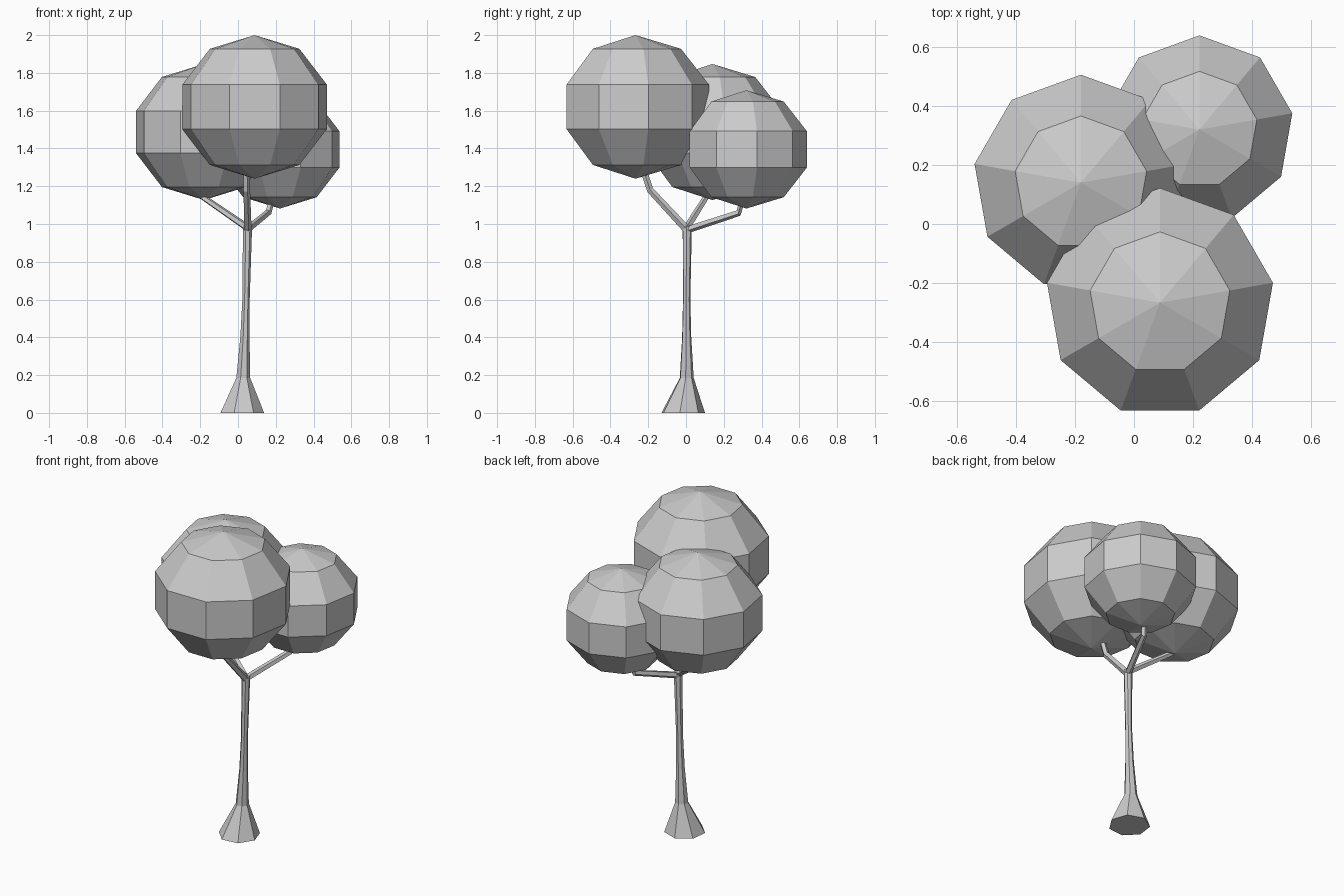
import bpy, bmesh, math
from mathutils import Vector, Matrix

cube = bpy.data.objects.get("Cube")
if cube:
    bpy.data.objects.remove(cube, do_unlink=True)

GREY = (0.6, 0.6, 0.6, 1)
grey = bpy.data.materials.new("plain grey")
grey.use_nodes = True
grey.diffuse_color = GREY
grey.node_tree.nodes["Principled BSDF"].inputs["Base Color"].default_value = GREY


def finish(name, bm):
    """Turn a bmesh into a flat-shaded grey object."""
    bmesh.ops.recalc_face_normals(bm, faces=bm.faces[:])
    mesh = bpy.data.meshes.new(name)
    bm.to_mesh(mesh)
    bm.free()
    mesh.materials.append(grey)
    obj = bpy.data.objects.new(name, mesh)
    bpy.context.collection.objects.link(obj)
    return obj


def crown(name, centre, radius, height):
    """Nine-sided, five-ring ball, slightly squashed, one corner to the back."""
    bm = bmesh.new()
    bmesh.ops.create_uvsphere(bm, u_segments=9, v_segments=5, radius=1)
    # point the first corner towards +y whatever the starting angle
    corner = max(bm.verts, key=lambda v: v.co.xy.length + 0.001 * v.co.x)
    turn = math.pi / 2 - math.atan2(corner.co.y, corner.co.x)
    shape = Matrix.Diagonal((radius, radius, height, 1))
    bm.transform(Matrix.Translation(centre) @ shape @ Matrix.Rotation(turn, 4, "Z"))
    return finish(name, bm)


def tube(name, path, sides, start=0.0, level=False):
    """Tapered tube through (x, y, z, radius) points, capped at both ends."""
    bm = bmesh.new()
    points = [Vector(p[:3]) for p in path]
    rings = []
    for i, p in enumerate(path):
        along = points[min(i + 1, len(path) - 1)] - points[max(i - 1, 0)]
        turn = Vector((0, 0, 1)).rotation_difference(along).to_matrix()
        if level:
            turn = Matrix.Identity(3)
        ring = []
        for k in range(sides):
            a = start + math.tau * k / sides
            ring.append(bm.verts.new(points[i] + turn @ Vector((math.cos(a), math.sin(a), 0)) * p[3]))
        rings.append(ring)
    for low, high in zip(rings, rings[1:]):
        for k in range(sides):
            n = (k + 1) % sides
            bm.faces.new((low[k], low[n], high[n], high[k]))
    bm.faces.new(rings[0][::-1])
    bm.faces.new(rings[-1])
    return finish(name, bm)


# Trunk with a flared foot
tube("trunk", [(0.02, -0.018, 0, 0.119), (0.027, 0.003, 0.185, 0.038),
               (0.036, 0.003, 0.4, 0.025), (0.042, 0.003, 0.6, 0.02),
               (0.05, 0.006, 0.99, 0.025)], 7, math.radians(-7), level=True)

# Branches reaching into each crown
tube("front_branch", [(0.05, 0.005, 0.97, 0.022), (0.045, -0.19, 1.18, 0.019),
                      (0.045, -0.23, 1.30, 0.018)], 5)
tube("right_branch", [(0.05, 0.005, 0.98, 0.02), (-0.19, 0.11, 1.145, 0.016),
                      (-0.2, 0.12, 1.2, 0.015)], 5)
tube("back_branch", [(0.05, 0.005, 0.97, 0.02), (0.16, 0.28, 1.06, 0.018),
                     (0.18, 0.3, 1.14, 0.017)], 5)

# Leaf crowns
crown("front_crown", (0.088, -0.267, 1.62), 0.409, 0.38)
crown("right_crown", (-0.18, 0.14, 1.487), 0.385, 0.36)
crown("back_crown", (0.222, 0.32, 1.395), 0.336, 0.313)
